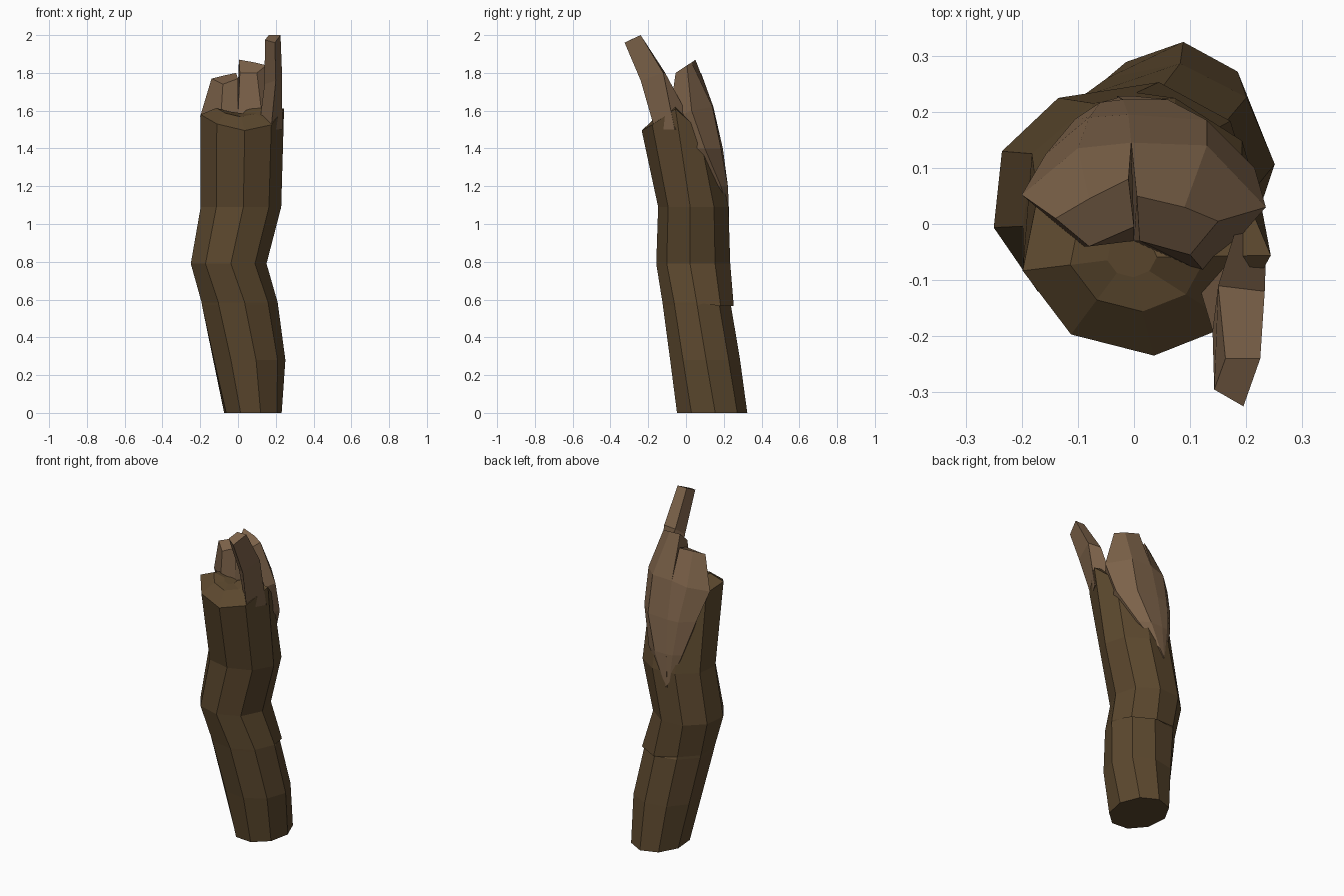
import bpy, bmesh, math
from mathutils import Vector


def material(name, rgb):
    m = bpy.data.materials.new(name)
    m.diffuse_color = (*rgb, 1)
    return m


bark = material("dark bark", (0.105, 0.064, 0.027))
wood = material("pale split wood", (0.205, 0.124, 0.068))


def loft(name, rings, mat):
    """Skin closed rings of equal length and cap both ends."""
    bm = bmesh.new()
    vs = [[bm.verts.new(p) for p in ring] for ring in rings]
    n = len(vs[0])
    for a, b in zip(vs, vs[1:]):
        for i in range(n):
            j = (i + 1) % n
            bm.faces.new((a[i], a[j], b[j], b[i]))
    bm.faces.new(vs[0][::-1])
    bm.faces.new(vs[-1])
    bmesh.ops.recalc_face_normals(bm, faces=bm.faces)
    me = bpy.data.meshes.new(name)
    bm.to_mesh(me)
    bm.free()
    me.materials.append(mat)
    ob = bpy.data.objects.new(name, me)
    bpy.context.collection.objects.link(ob)
    return ob


# Trunk: nine-sided bent stem; vertex 0 faces front, counting towards +x
SIDES = 9


def ring(z, cx, cy, rx, ry, twist=0, scale=None, rise=None):
    pts = []
    for i in range(SIDES):
        a = math.radians(-86 + twist + i * 360 / SIDES)
        s = (scale or {}).get(i, 1)
        dz = (rise or {}).get(i, 0)
        pts.append(Vector((cx + rx * s * math.cos(a), cy + ry * s * math.sin(a), z + dz)))
    return pts


rim = ring(1.55, 0.02, -0.035, 0.225, 0.2, 0,
           {3: 0.92, 4: 0.85, 5: 0.85, 6: 0.95},
           {0: -0.055, 1: -0.025, 2: 0.06, 3: -0.05, 6: 0.0, 7: 0.03, 8: -0.02})
hollow = Vector((-0.01, -0.06, 1.6))
lip = (3, 4)
trunk = [
    ring(0.0, 0.077, 0.135, 0.155, 0.19, 12),
    ring(0.28, 0.055, 0.1, 0.196, 0.188, 8),
    ring(0.57, 0.005, 0.062, 0.207, 0.187, 5, {i: 0.93 for i in lip}, {i: 0.03 for i in lip}),
    ring(0.585, 0.003, 0.06, 0.207, 0.187, 5, {i: 1.05 for i in lip}, {i: -0.02 for i in lip}),
    ring(0.79, -0.052, 0.042, 0.204, 0.2, 0),
    ring(1.09, 0.013, 0.042, 0.217, 0.19, 0),
    rim,
    [p.lerp(hollow, 0.45) + Vector((0, 0, 0.025)) for p in rim],
    [p.lerp(hollow, 0.8) for p in rim],
]
loft("trunk", trunk, bark)

# Split wood at the back: two slabs tapering down to a point
loft("left_slab", [
    [(-.05, .215, 1.05), (-.04, .222, 1.03), (-.02, .228, 1.0), (-.02, .19, 1.0), (-.05, .18, 1.05)],
    [(-.105, .187, 1.2), (-.06, .217, 1.2), (-.02, .222, 1.2), (-.02, .1, 1.2), (-.08, .1, 1.2)],
    [(-.157, .125, 1.4), (-.08, .19, 1.4), (-.01, .195, 1.4), (-.01, 0, 1.4), (-.1, 0, 1.4)],
    [(-.2, .052, 1.57), (-.1, .135, 1.6), (-.005, .145, 1.62), (0, -.03, 1.58), (-.09, -.04, 1.58)],
    [(-.14, .01, 1.77), (-.08, .045, 1.785), (-.01, .08, 1.8), (0, -.005, 1.77), (-.08, -.04, 1.74)],
], wood)
loft("right_slab", [
    [(-.03, .228, 1.0), (0, .228, 1.05), (.02, .222, 1.07), (.02, .19, 1.07), (-.03, .19, 1.0)],
    [(-.02, .222, 1.2), (.06, .222, 1.2), (.125, .185, 1.2), (.1, .1, 1.2), (-.02, .1, 1.2)],
    [(-.01, .195, 1.4), (.13, .185, 1.4), (.215, .1, 1.4), (.18, 0, 1.4), (-.01, 0, 1.4)],
    [(-.005, .145, 1.62), (.13, .14, 1.62), (.235, .03, 1.6), (.13, -.09, 1.55), (0, -.03, 1.58)],
    [(.005, .05, 1.87), (.09, .03, 1.855), (.15, .005, 1.84), (.1, -.055, 1.8), (.01, -.03, 1.8)],
], wood)

# Tall splinter leaning forward on the right
loft("tall_splinter", [
    [(.11, -.09, 1.5), (.175, -.165, 1.5), (.235, -.06, 1.5), (.2, .05, 1.5)],
    [(.14, -.19, 1.74), (.2, -.24, 1.76), (.233, -.12, 1.8), (.15, -.11, 1.8)],
    [(.143, -.295, 1.975), (.195, -.325, 1.96), (.225, -.24, 2.0), (.163, -.24, 2.0)],
], wood)
